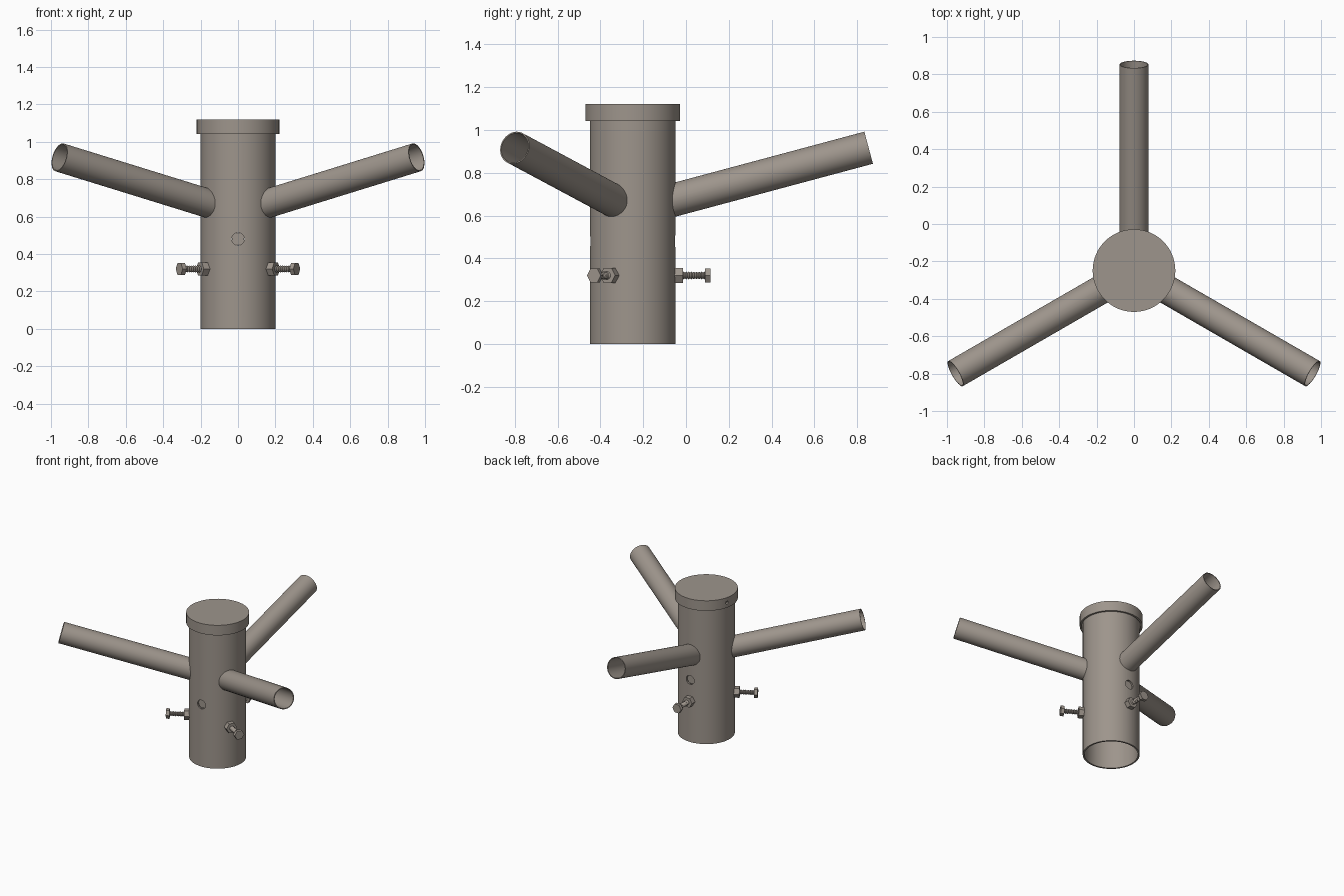
import bpy, bmesh
from math import radians, tan, cos, pi
from mathutils import Matrix

default = bpy.data.objects.get("Cube")
if default:
    bpy.data.objects.remove(default)

CY = -0.249            # post axis sits behind the model's front half
POST_R = 0.2
SIDES = 64

steel = bpy.data.materials.new("warm grey steel")
steel.use_nodes = True
COLOUR = (0.34, 0.3, 0.262, 1)
steel.diffuse_color = COLOUR
steel.node_tree.nodes["Principled BSDF"].inputs["Base Color"].default_value = COLOUR


def lathe(name, profile, matrix, sides=SIDES, phase=0.0, closed=False):
    """Revolve (radius, height) points about local z and place the part."""
    bm = bmesh.new()
    verts = [bm.verts.new((r, 0, h)) for r, h in profile]
    edges = [bm.edges.new(pair) for pair in zip(verts, verts[1:])]
    if closed:
        edges.append(bm.edges.new((verts[-1], verts[0])))
    bmesh.ops.spin(bm, geom=verts + edges, axis=(0, 0, 1), cent=(0, 0, 0),
                   angle=2 * pi, steps=sides)
    bmesh.ops.remove_doubles(bm, verts=bm.verts, dist=0.0001)
    bmesh.ops.recalc_face_normals(bm, faces=bm.faces)
    bm.transform(matrix @ Matrix.Rotation(phase, 4, "Z"))
    mesh = bpy.data.meshes.new(name)
    bm.to_mesh(mesh)
    bm.free()
    mesh.materials.append(steel)
    obj = bpy.data.objects.new(name, mesh)
    bpy.context.collection.objects.link(obj)
    return smooth(obj)


def smooth(obj):
    obj.data.shade_smooth()
    obj.data.set_sharp_from_angle(angle=radians(30))
    return obj


def rod(name, radius, start, end, matrix, sides=SIDES, phase=0.0):
    return lathe(name, [(0, start), (radius, start), (radius, end), (0, end)],
                 matrix, sides, phase)


def pipe(name, outer, inner, start, end, matrix):
    return lathe(name, [(inner, start), (outer, start), (outer, end), (inner, end)],
                 matrix, closed=True)


def cut(obj, cutter):
    """Subtract the cutter, bake the result and discard the cutter."""
    cutter.hide_render = True
    mod = obj.modifiers.new("cut", "BOOLEAN")
    mod.object = cutter
    mod.operation = "DIFFERENCE"
    mod.solver = "EXACT"
    graph = bpy.context.evaluated_depsgraph_get()
    baked = bpy.data.meshes.new_from_object(obj.evaluated_get(graph))
    obj.modifiers.clear()
    obj.data = baked
    bpy.data.objects.remove(cutter)
    smooth(obj)


def upright():
    return Matrix.Translation((0, CY, 0))


def outward(azimuth, height, tilt=0.0):
    """Local z points away from the post axis, raised by tilt degrees."""
    return (Matrix.Translation((0, CY, height))
            @ Matrix.Rotation(radians(azimuth), 4, "Z")
            @ Matrix.Rotation(radians(90 - tilt), 4, "Y"))


# Open-bottomed post with a cross hole and a pin set into it
post = pipe("post", POST_R, 0.188, 0, 1.09, upright())
cross = outward(90, 0.48)
cut(post, rod("hole_cutter", 0.034, -0.3, 0.3, cross, 24))
rod("cross_pin", 0.0335, -0.185, 0.185, cross, 24)

# Cup-shaped cap with a small side hole
cap = lathe("cap", [(0, 1.1), (0.207, 1.1), (0.207, 1.042),
                    (0.221, 1.042), (0.221, 1.12), (0, 1.12)], upright())
cut(cap, rod("cap_hole_cutter", 0.012, 0.15, 0.3, outward(166, 1.08), 16))

# Three raised arms and three clamp bolts, evenly spaced
TILT = 15
ARM_HEIGHT = 0.675 - POST_R * tan(radians(TILT))
for side, azimuth in (("back", 90), ("right", 210), ("left", 330)):
    arm = pipe(side + "_arm", 0.0775, 0.0715, 0.1, 1.102 / cos(radians(TILT)),
               outward(azimuth, ARM_HEIGHT, TILT))
    cut(arm, rod("cope_cutter", POST_R + 0.001, 0, 1.2, upright()))

    axis = outward(azimuth, 0.32)
    rod(side + "_nut", 0.041, 0.192, 0.235, axis, 6, radians(30))
    rod(side + "_bolt_head", 0.037, 0.338, 0.363, axis, 6, radians(30))
    thread = [(0, 0.16)]
    for i in range(15):
        z = 0.16 + i * 0.012
        thread += [(0.013, z), (0.018, z + 0.006)]
    thread += [(0.013, 0.34), (0, 0.34)]
    lathe(side + "_bolt_thread", thread, axis, 20)
